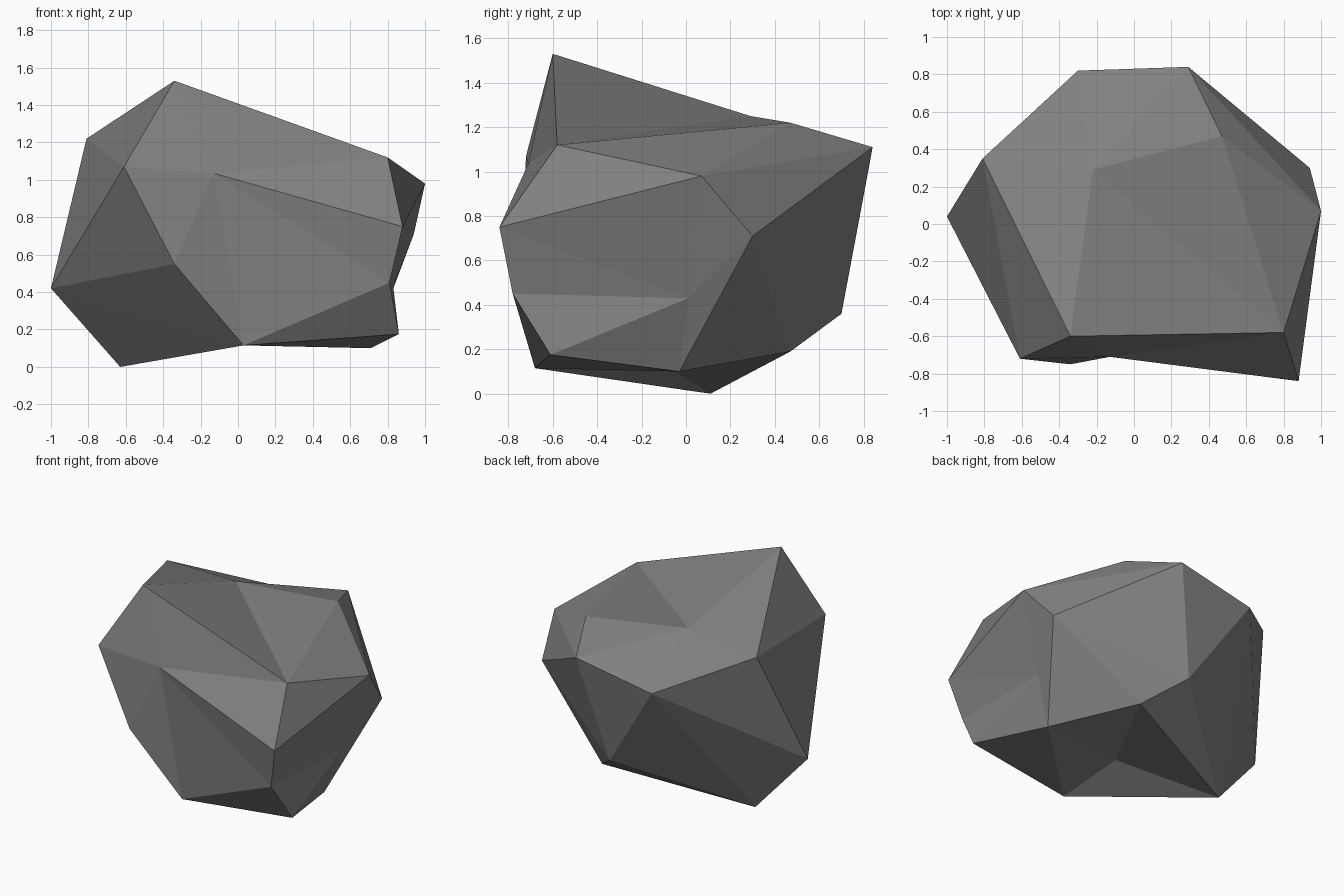
import bpy
import bmesh

default = bpy.data.objects.get("Cube")
if default:
    bpy.data.objects.remove(default, do_unlink=True)

# Outer corners of the boulder, from the crown down to the base
corners = {
    "peak": (-0.34, -0.60, 1.53),
    "left_crown": (0.80, -0.58, 1.12),
    "back_crown": (0.47, 0.47, 1.22),
    "right_crown": (-0.81, 0.35, 1.22),
    "back_left_tip": (0.29, 0.84, 1.11),
    "back_right_tip": (-0.30, 0.82, 1.00),
    "left_tip": (1.00, 0.07, 0.98),
    "left_back_waist": (0.94, 0.30, 0.71),
    "front_left_tip": (0.88, -0.84, 0.75),
    "front_right_tip": (-0.61, -0.72, 1.07),
    "front_waist": (-0.34, -0.75, 0.55),
    "right_tip": (-1.00, 0.04, 0.42),
    "front_left_waist": (0.81, -0.78, 0.45),
    "front_left_foot": (0.86, -0.61, 0.175),
    "left_foot": (0.71, -0.03, 0.10),
    "front_foot": (0.03, -0.68, 0.115),
    "right_foot": (-0.63, 0.11, 0.0),
    "back_waist": (0.12, 0.70, 0.36),
    "back_foot": (0.34, 0.47, 0.19),
}

# Hollows: deepest point and the ring of corners around it
dents = [
    ((-0.22, 0.29, 1.25), "peak left_crown back_crown back_left_tip back_right_tip right_crown"),
    ((0.83, 0.01, 0.43), "left_tip left_back_waist left_foot front_left_foot front_left_waist front_left_tip"),
    ((-0.13, -0.71, 1.035), "peak left_crown front_left_tip front_left_waist front_foot front_waist front_right_tip"),
    ((-0.02, -0.21, 0.20), "front_foot left_foot back_foot right_foot"),
]


def press_dent(bm, point, ring):
    """Replace the hull faces inside the ring with a fan to the point."""
    inside = [f for f in bm.faces if all(v in ring for v in f.verts)]
    bmesh.ops.delete(bm, geom=inside, context='FACES')
    centre = bm.verts.new(point)
    for a, b in zip(ring, ring[1:] + ring[:1]):
        bm.faces.new((a, b, centre))


# Boulder body: convex hull with the hollows pressed in
bm = bmesh.new()
verts = {name: bm.verts.new(co) for name, co in corners.items()}
bmesh.ops.convex_hull(bm, input=list(bm.verts))
for point, ring in dents:
    press_dent(bm, point, [verts[name] for name in ring.split()])
bmesh.ops.recalc_face_normals(bm, faces=bm.faces)

mesh = bpy.data.meshes.new("boulder")
bm.to_mesh(mesh)
bm.free()
boulder = bpy.data.objects.new("boulder", mesh)
bpy.context.collection.objects.link(boulder)

# Stone colour
stone = bpy.data.materials.new("stone grey")
stone.use_nodes = True
grey = (0.22, 0.22, 0.22, 1.0)
stone.diffuse_color = grey
stone.node_tree.nodes["Principled BSDF"].inputs["Base Color"].default_value = grey
mesh.materials.append(stone)
